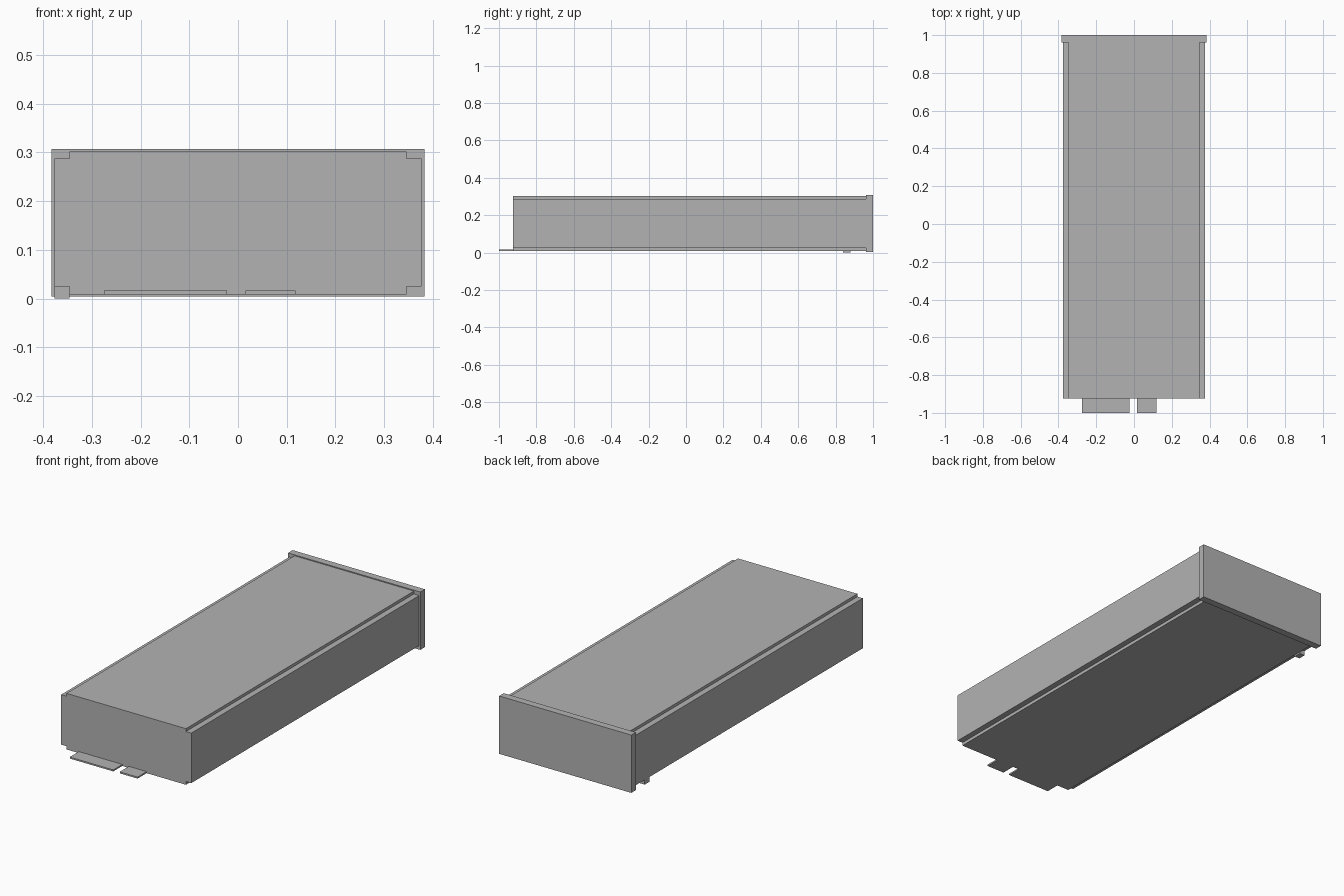
import bpy
import bmesh

cube = bpy.data.objects.get("Cube")
if cube:
    bpy.data.objects.remove(cube, do_unlink=True)

grey = bpy.data.materials.new("light_grey")
grey.use_nodes = True
colour = (0.45, 0.45, 0.45, 1)
grey.diffuse_color = colour
grey.node_tree.nodes["Principled BSDF"].inputs["Base Color"].default_value = colour


def extrude_profile(name, profile, y0, y1):
    """Solid made by sweeping an (x, z) outline along y."""
    bm = bmesh.new()
    face = bm.faces.new([bm.verts.new((x, y0, z)) for x, z in profile])
    ext = bmesh.ops.extrude_face_region(bm, geom=[face])
    moved = [g for g in ext["geom"] if isinstance(g, bmesh.types.BMVert)]
    bmesh.ops.translate(bm, verts=moved, vec=(0, y1 - y0, 0))
    bmesh.ops.recalc_face_normals(bm, faces=bm.faces)
    mesh = bpy.data.meshes.new(name)
    bm.to_mesh(mesh)
    bm.free()
    mesh.materials.append(grey)
    obj = bpy.data.objects.new(name, mesh)
    bpy.context.collection.objects.link(obj)
    return obj


def box(name, x0, x1, y0, y1, z0, z1):
    return extrude_profile(name, [(x0, z0), (x1, z0), (x1, z1), (x0, z1)], y0, y1)


FRONT, FLANGE, BACK = -0.925, 0.962, 1.0

# Long housing with a step along each of its four long edges
half = [(0.346, 0.008), (0.346, 0.025), (0.377, 0.025),
        (0.377, 0.287), (0.346, 0.287), (0.346, 0.302)]
outline = half + [(-x, z) for x, z in reversed(half)]
extrude_profile("housing", outline, FRONT, FLANGE)

# Wider plate closing the back end
box("back_plate", -0.383, 0.383, FLANGE, BACK, 0.004, 0.307)

# Thin connector tabs at the front
for name, x0, x1 in (("wide_tab", -0.275, -0.023), ("narrow_tab", 0.015, 0.118)):
    box(name, x0, x1, -1.0, FRONT, 0.008, 0.016)

# Small latch in the lower step, near the back
box("latch", -0.377, -0.346, 0.84, 0.88, 0, 0.025)
